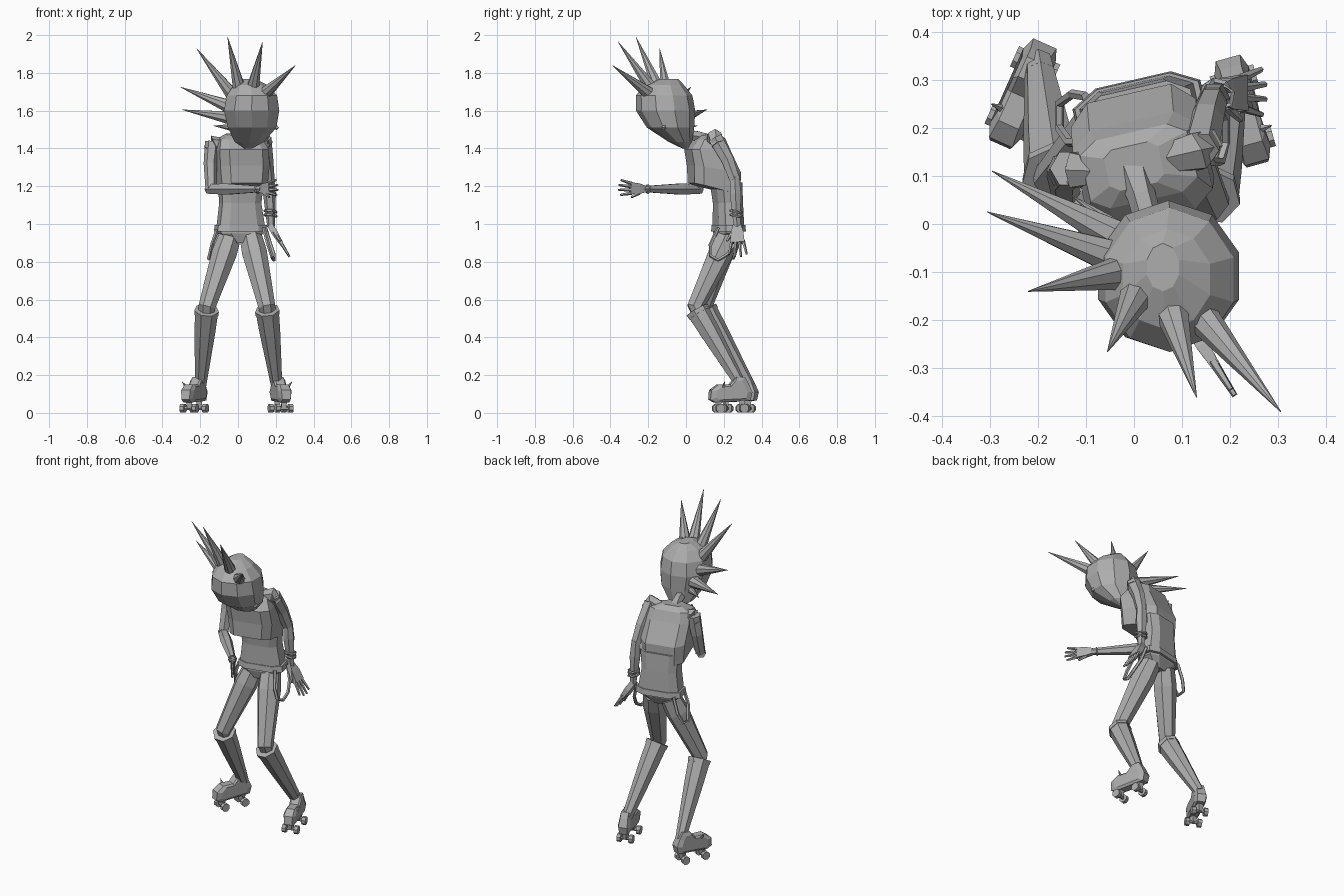
import bpy, bmesh, math
from mathutils import Vector, Matrix

cube = bpy.data.objects.get("Cube")
if cube:
    bpy.data.objects.remove(cube)

grey = bpy.data.materials.new("plain_grey")
grey.use_nodes = True
GREY = (0.42, 0.42, 0.42, 1)
grey.diffuse_color = GREY
grey.node_tree.nodes["Principled BSDF"].inputs["Base Color"].default_value = GREY


def loft(name, rings, closed=False):
    """Skin a list of equal-length point rings into a flat-shaded solid."""
    bm = bmesh.new()
    vs = [[bm.verts.new(p) for p in r] for r in rings]
    n = len(rings[0])
    last = len(vs) if closed else len(vs) - 1
    for k in range(last):
        a, b = vs[k], vs[(k + 1) % len(vs)]
        for i in range(n):
            j = (i + 1) % n
            bm.faces.new((a[i], a[j], b[j], b[i]))
    if not closed:
        bm.faces.new(vs[0])
        bm.faces.new(vs[-1])
    bmesh.ops.recalc_face_normals(bm, faces=bm.faces)
    me = bpy.data.meshes.new(name)
    bm.to_mesh(me)
    bm.free()
    me.materials.append(grey)
    ob = bpy.data.objects.new(name, me)
    bpy.context.collection.objects.link(ob)
    return ob


def tube(name, pts, radii, n=6, closed=False):
    """Sweep an n-sided ring along points with a radius at each."""
    pts = [Vector(p) for p in pts]
    m = len(pts)
    rings = []
    for k, p in enumerate(pts):
        if closed:
            d = pts[(k + 1) % m] - pts[k - 1]
        else:
            d = pts[min(k + 1, m - 1)] - pts[max(k - 1, 0)]
        d.normalize()
        ref = Vector((1, 0, 0)) if abs(d.x) < 0.8 else Vector((0, 0, 1))
        u = d.cross(ref).normalized()
        v = d.cross(u)
        ang = [math.tau * (i + 0.5) / n for i in range(n)]
        rings.append([p + radii[k] * (u * math.cos(a) + v * math.sin(a)) for a in ang])
    return loft(name, rings, closed)


def stack(name, levels, n=8, yaw=0.0, square=1.0):
    """Level rings: centre x, y, z, half width, half depth, tilt."""
    rings = []
    turn = Matrix.Rotation(yaw, 3, 'Z')
    for cx, cy, z, rx, ry, tilt in levels:
        ring = []
        for i in range(n):
            a = math.tau * (i + 0.5) / n
            c, s = math.cos(a), math.sin(a)
            x = math.copysign(abs(c) ** square, c) * rx
            y = math.copysign(abs(s) ** square, s) * ry
            ring.append(Vector((cx, cy, z)) + turn @ Vector((x, y, tilt * y)))
        rings.append(ring)
    return loft(name, rings)


# Head: egg narrowing to the chin
stack("head", [
    (.055, -.005, 1.40, .022, .015, 0), (.06, -.03, 1.435, .082, .062, 0),
    (.075, -.082, 1.51, .135, .125, 0), (.072, -.108, 1.60, .154, .157, 0),
    (.074, -.116, 1.68, .14, .15, 0), (.068, -.115, 1.735, .095, .105, 0),
    (.06, -.09, 1.768, .035, .05, 0)], n=10)
tube("ear", [(.18, -.11, 1.53), (.21, -.12, 1.505)], [.018, .01], 5)

# Crest of spikes: base on the skull, then tip
SPIKES = [((.13, -.18, 1.68), (.305, -.39, 1.84)),
          ((.075, -.17, 1.70), (.13, -.36, 1.965)),
          ((.01, -.14, 1.70), (-.055, -.265, 1.99)),
          ((-.02, -.10, 1.67), (-.22, -.14, 1.93)),
          ((-.04, -.07, 1.62), (-.305, .025, 1.725)),
          ((-.03, -.03, 1.56), (-.295, .11, 1.605)),
          ((-.02, -.02, 1.51), (-.13, .06, 1.52))]
for i, (base, tip) in enumerate(SPIKES):
    tube(f"hair_spike_{i + 1}", [base, tip], [.038 if i < 6 else .022, .001], 8)

# Neck, collar, chest, waist, belt and pelvis
YAW = math.radians(13)
tube("neck", [(-.005, .12, 1.44), (.015, .06, 1.465), (.04, -.03, 1.48)], [.04, .03, .028], 6)
stack("chest", [
    (.018, .148, 1.185, .128, .128, -.25), (.018, .148, 1.29, .138, .131, -.15),
    (.018, .112, 1.395, .138, .108, 0), (.01, .12, 1.45, .118, .075, .05),
    (.0, .12, 1.475, .06, .045, .1)], yaw=YAW, square=.45)
stack("waist", [(.015, .225, .97, .13, .072, 0), (.012, .222, 1.11, .11, .07, 0),
                (.015, .212, 1.22, .12, .075, 0)], yaw=YAW, square=.55)
stack("pelvis", [(.015, .215, .90, .05, .045, 0), (.015, .222, .95, .12, .068, 0),
                 (.015, .225, .98, .13, .07, 0)], yaw=YAW, square=.6)
stack("belt", [(.015, .225, .96, .143, .08, 0), (.015, .225, .995, .138, .077, 0)],
      yaw=YAW, square=.6)


def hand(name, wrist, direction, across, size):
    """Flat palm with four fanned fingers and a thumb."""
    w, d = Vector(wrist), Vector(direction).normalized() * size
    a = Vector(across)
    a = (a - d * (a.dot(d) / d.length_squared)).normalized() * size
    t = d.cross(a).normalized() * size

    def slab(along, wide, thick):
        c = w + d * along
        return [c + a * wide * sx + t * thick * sy
                for sx, sy in ((1, 1), (-1, 1), (-1, -1), (1, -1))]
    loft(name + "_palm", [slab(-.01, .015, .012), slab(.03, .026, .013), slab(.08, .03, .009)])
    for i in range(4):
        s = i - 1.5
        root = w + d * .07 + a * s * .016
        reach = .085 - abs(s) * .012
        tube(f"{name}_finger_{i + 1}", [root, root + d * reach + a * s * .009], [.0105, .006], 5)
    root = w + d * .025 + a * .02
    tube(name + "_thumb", [root, root + d * .045 + a * .025], [.012, .006], 5)


# Right arm: bent, forearm across the front
R_ELBOW, R_WRIST = Vector((-.142, .06, 1.185)), Vector((.125, -.225, 1.185))
tube("right_shoulder", [(-.08, .11, 1.425), (-.125, .112, 1.43), (-.152, .11, 1.39)], [.03, .042, .036], 6)
tube("right_upper_arm", [(-.135, .115, 1.435), (-.146, .10, 1.32), R_ELBOW], [.04, .036, .03], 6)
tube("right_forearm", [R_ELBOW - Vector((.015, -.015, 0)), R_ELBOW.lerp(R_WRIST, .3), R_WRIST],
     [.028, .034, .018], 6)
hand("right_hand", R_WRIST, (.09, -.14, .01), (0, 0, -1), 1.05)

# Left arm: hanging behind the hip
L_ELBOW, L_WRIST = Vector((.163, .258, 1.235)), Vector((.175, .27, .985))
tube("left_shoulder", [(.08, .14, 1.44), (.13, .15, 1.46), (.15, .17, 1.42)], [.035, .045, .038], 6)
tube("left_upper_arm", [(.135, .155, 1.455), (.15, .22, 1.34), L_ELBOW], [.042, .037, .031], 6)
tube("left_forearm", [L_ELBOW + Vector((0, 0, .02)), L_ELBOW.lerp(L_WRIST, .3), L_WRIST],
     [.028, .034, .02], 6)
hand("left_hand", L_WRIST, (.105, .005, -.17), (0, -1, 0), 1.25)


def band(name, centre, axis, r, thick):
    """Hoop around an axis."""
    q = Vector(axis).to_track_quat('Z', 'Y')
    pts = [Vector(centre) + q @ Vector((r * math.cos(math.tau * i / 8), r * math.sin(math.tau * i / 8), 0))
           for i in range(8)]
    tube(name, pts, [thick] * 8, 5, True)


for i in range(2):
    band(f"left_bracelet_{i + 1}", (.172, .267, 1.045 + .022 * i), (.1, .15, 1), .031, .008)
band("right_bracelet", R_WRIST.lerp(R_ELBOW, .08), R_WRIST - R_ELBOW, .02, .006)

# Straps looping down from the belt
for name, pts in (
        ("left_strap", [(.145, .28, .98), (.17, .265, .90), (.19, .22, .84), (.19, .17, .81),
                        (.18, .13, .83), (.16, .13, .89), (.135, .17, .98)]),
        ("right_strap", [(-.10, .265, .97), (-.13, .27, .88), (-.155, .25, .82),
                         (-.155, .20, .815), (-.135, .17, .90), (-.11, .17, .97)])):
    tube(name, pts, [.01] * len(pts), 5)


def skate(side, heel, toe, out):
    """Rounded boot on two axles with four wheels; out is the outward sign."""
    h = Vector((*heel, 0))
    f = (Vector((*toe, 0)) - h).normalized()
    s = Vector((-f.y, f.x, 0)) * out
    up = Vector((0, 0, 1))
    prof = [(.01, .065), (0, .11), (.02, .155), (.04, .19), (.085, .19),
            (.12, .15), (.185, .15), (.225, .12), (.23, .07), (.20, .055)]
    half = [.037 if .08 < z < .13 else .032 for _, z in prof]
    rows = [(-1, .75), (-.95, 1), (.95, 1), (1, .75)]
    mid = Vector((.115, .11))
    rings = []
    for k, shrink in rows:
        ring = []
        for p, w in zip(prof, half):
            q = mid + (Vector(p) - mid) * shrink
            ring.append(h + f * q.x + up * q.y + s * w * (k if shrink < 1 else k * .75))
        rings.append(ring)
    loft(side + "_boot", rings)
    for end, a in (("rear", .05), ("front", .18)):
        c = h + f * a + up * .024
        tube(f"{side}_{end}_axle", [c - s * .04, c + s * .04], [.009] * 2, 5)
        tube(f"{side}_{end}_truck", [c, c + up * .05], [.016, .026], 4)
        for k in (-1, 1):
            tube(f"{side}_{end}_wheel_{'outer' if k > 0 else 'inner'}",
                 [c + s * .024 * k, c + s * .047 * k], [.025] * 2, 8)
    c = h + f * .16 + s * .025 + up * .135
    tube(side + "_boot_spike", [c, c + s * .025 + up * .03], [.011, .001], 5)


def leg(side, hip, knee, ankle):
    """Tapered thigh going into a flared boot shaft."""
    hip, knee, ankle = Vector(hip), Vector(knee), Vector(ankle)
    shin = (ankle - knee).normalized()
    tube(side + "_thigh", [hip, hip.lerp(knee, .25), knee, knee + shin * .08],
         [.06, .068, .046, .04], 7)
    tube(side + "_boot_shaft", [knee + shin * .025, knee.lerp(ankle, .35), ankle],
         [.063, .056, .034], 7)
    tube(side + "_boot_cuff", [knee + shin * .018, knee + shin * .042], [.067, .065], 7)
    tube(side + "_ankle", [ankle - shin * .01, ankle + shin * .05], [.035, .03], 7)


leg("left", (.065, .225, .94), (.153, .048, .56), (.20, .268, .185))
leg("right", (-.04, .215, .94), (-.165, .092, .56), (-.195, .312, .185))
skate("left", (.195, .345), (.255, .13), 1)
skate("right", (-.185, .375), (-.27, .185), -1)
